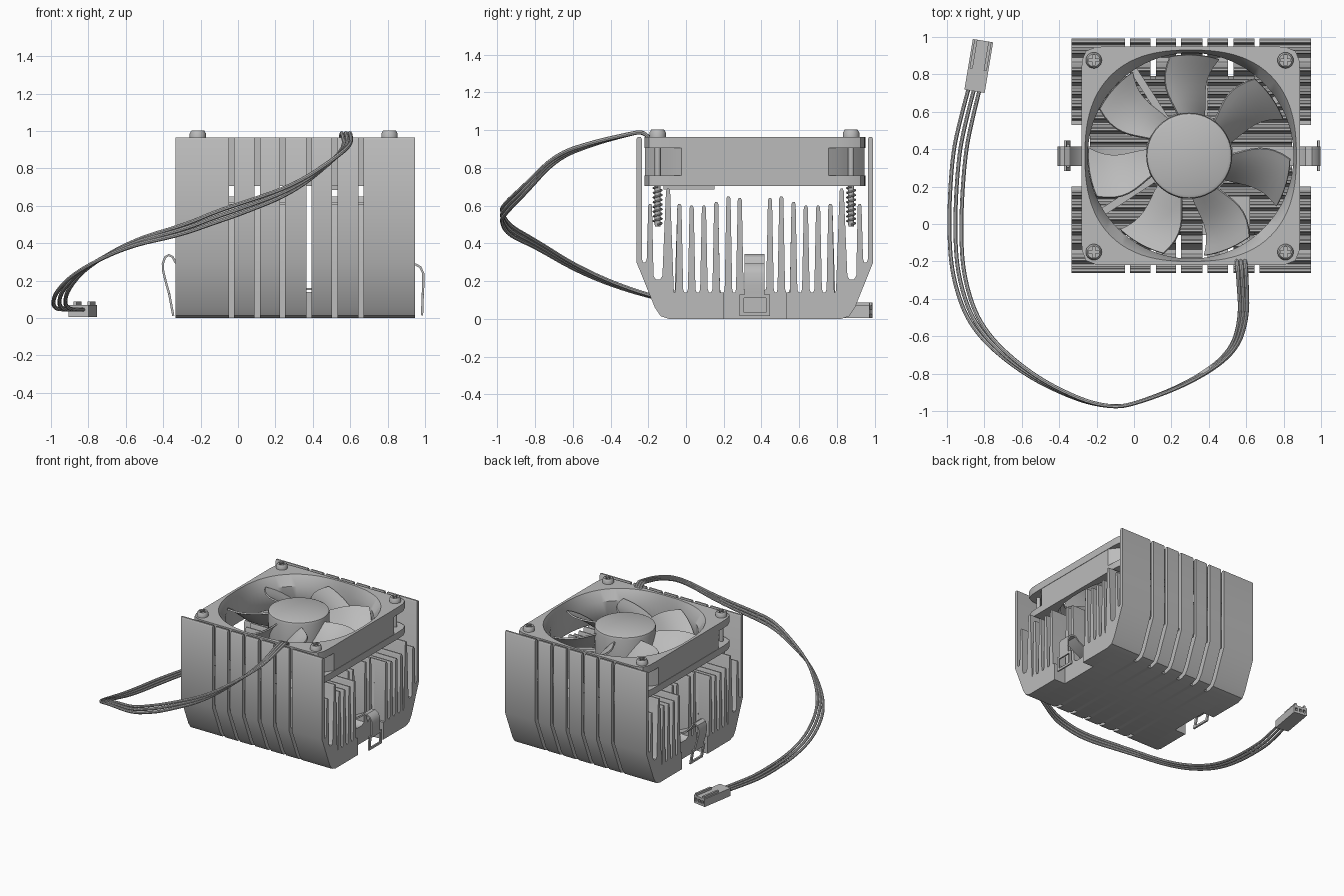
import bpy, bmesh, math
from math import sin, cos, pi, radians
from mathutils import Vector

if "Cube" in bpy.data.objects:
    bpy.data.objects.remove(bpy.data.objects["Cube"])

grey = bpy.data.materials.new("plain grey")
grey.use_nodes = True
grey.diffuse_color = (0.5, 0.5, 0.5, 1)
grey.node_tree.nodes["Principled BSDF"].inputs["Base Color"].default_value = (0.5, 0.5, 0.5, 1)
parts, cutters = [], []
CX, CY = 0.305, 0.365


def add(name, data, keep=True):
    ob = bpy.data.objects.new(name, data)
    bpy.context.collection.objects.link(ob)
    data.materials.append(grey)
    (parts if keep else cutters).append(ob)
    ob.hide_render = not keep
    return ob


def skin(name, loops, ring=False, keep=True):
    """Join matching closed loops; cap the ends, or close last to first."""
    bm = bmesh.new()
    rows = [[bm.verts.new(p) for p in loop] for loop in loops]
    n = len(rows[0])
    for a, b in zip(rows, rows[1:] + (rows[:1] if ring else [])):
        for i in range(n):
            j = (i + 1) % n
            bm.faces.new((a[i], a[j], b[j], b[i]))
    if not ring:
        bm.faces.new(rows[0])
        bm.faces.new(rows[-1])
    bmesh.ops.recalc_face_normals(bm, faces=bm.faces)
    me = bpy.data.meshes.new(name)
    bm.to_mesh(me)
    bm.free()
    return add(name, me, keep)


def prism(name, pts, axis, a, b, keep=True):
    place = {"x": lambda u, v, w: (w, u, v), "y": lambda u, v, w: (u, w, v),
             "z": lambda u, v, w: (u, v, w)}[axis]
    return skin(name, [[place(u, v, w) for u, v in pts] for w in (a, b)], keep=keep)


def box(name, x, y, z, keep=True):
    return prism(name, [(x[0], y[0]), (x[1], y[0]), (x[1], y[1]), (x[0], y[1])], "z", *z, keep)


def turned(name, x, y, profile, n=32):
    return skin(name, [[(x + r * cos(2 * pi * i / n), y + r * sin(2 * pi * i / n), z)
                        for i in range(n)] for r, z in profile])


def tube(name, pts, radius, kind="NURBS"):
    cu = bpy.data.curves.new(name, "CURVE")
    cu.dimensions = "3D"
    cu.bevel_depth, cu.bevel_resolution = radius, 2
    cu.use_fill_caps = True
    sp = cu.splines.new(kind)
    sp.points.add(len(pts) - 1)
    for p, co in zip(sp.points, pts):
        p.co = (*co, 1)
    sp.use_endpoint_u = True
    sp.order_u, sp.resolution_u = 3, 8
    return add(name, cu)


def cut(ob, cutter):
    m = ob.modifiers.new("cut", "BOOLEAN")
    m.object, m.operation, m.solver = cutter, "DIFFERENCE", "EXACT"


# Heat sink fins: distance from centre, top, half width at top and foot, floor of the gap outside
HALF = [(.08, .64, .011, .02, .14), (.14, .65, .011, .02, .14), (.205, .62, .011, .02, .14),
        (.27, .6, .011, .02, .14), (.335, .6, .011, .02, .14), (.4, .61, .011, .02, .14),
        (.46, .69, .011, .03, .21), (.555, .61, .01, .018, .3), (.613, .965, .014, .014, .3)]
FINS = [(-f[0], *f[1:]) for f in reversed(HALF)] + HALF


def comb(fins):
    pts = []
    for i, (d, top, wt, wb, _) in enumerate(fins):
        if i:
            pts.append((d - wb, floor + .018))
        pts += [(d - wt, top - .012), (d - wt / 2, top), (d + wt / 2, top), (d + wt, top - .012)]
        if i + 1 < len(fins):
            nxt = fins[i + 1]
            floor = min(fins[i], nxt, key=lambda f: abs(f[0]))[4]
            a, b = d + wb, nxt[0] - nxt[3]
            pts += [(a, floor + .018), (a + .25 * (b - a), floor), (b - .25 * (b - a), floor)]
    return pts


def sink(name, pts, a, b):
    prism(name, [(CY + d, z) for d, z in pts], "x", a, b)


side = [(.627, .3), (.53, .06), (.5, .015), (.455, 0)]
full = comb(FINS) + side + [(-d, z) for d, z in reversed(side)]
base = [(.425, .14), (.425, 0), (-.425, 0), (-.425, .14)]
inner = comb([f for f in FINS if abs(f[0]) < .41]) + base
half = [(.165, .14), (.185, .14)] + comb([f for f in HALF if f[0] > .2]) + side + [(.165, 0)]

x0, x1, notch = -.335, .945, .1
edges = [x0 + notch]
for i, s in enumerate((-.035, .1025, .2375, .38, .5175, .6575)):
    sink("heat_sink_link", base if i == 3 else inner, s - .014, s + .014)
    edges += [s - .014, s + .014]
edges.append(x1 - notch)
for a, b in zip(edges[::2], edges[1::2]):
    sink("heat_sink_block", full, a, b)
for a, b in ((x0, x0 + notch), (x1 - notch, x1)):
    for s in (-1, 1):
        sink("heat_sink_end", [(s * d, z) for d, z in half], a, b)


# Fan frame: square flanges around a round duct
def polar(r, p, limit, z, n=96):
    loop = []
    for i in range(n):
        c, s = cos(2 * pi * i / n), sin(2 * pi * i / n)
        q = min(limit, r / (abs(c) ** p + abs(s) ** p) ** (1 / p))
        loop.append((CX - .002 + q * c, CY + q * s, z))
    return loop


skin("fan_frame", [polar(.55, 2.4, 9, .705), polar(.55, 2, 9, .77), polar(.55, 2, 9, .89),
                   polar(.565, 2.5, 9, .965), polar(.585, 16, 9, .965), polar(.585, 16, 9, .905),
                   polar(.582, 16, .70, .905), polar(.582, 16, .70, .76),
                   polar(.585, 16, 9, .76), polar(.585, 16, 9, .705)], ring=True)

# Hub, motor mount and struts
HX = .295
turned("fan_hub", HX, CY, [(.225, .74), (.23, .93), (.225, .948), (.21, .955)], 48)
turned("motor_mount", HX, CY, [(.235, .705), (.235, .735)], 48)
for k in range(4):
    a = radians(33 + 90 * k)
    u, v = Vector((cos(a), sin(a))), Vector((-sin(a), cos(a)))
    c = Vector((HX, CY))
    prism("strut", [c + u * r + v * w for r, w in ((.2, -.02), (.57, -.02), (.57, .02), (.2, .02))],
          "z", .708, .735)
box("cable_guide", (.5, .62), (-.12, .15), (.685, .708))

# Fan blades, each a twisted grid given thickness
for k in range(7):
    bm = bmesh.new()
    grid = []
    for i in range(9):
        u = i / 8
        r = .22 + .32 * u
        row = []
        for j in range(7):
            t = j / 6 - .5
            a = radians(90 + 360 / 7 * k + 6 * sin(pi * u) - 3 + t * (36 - 8 * u))
            row.append(bm.verts.new((HX + r * cos(a), CY + r * sin(a), .84 + .17 * t - .06 * t * t)))
        grid.append(row)
    for a, b in zip(grid, grid[1:]):
        for j in range(6):
            bm.faces.new((a[j], b[j], b[j + 1], a[j + 1]))
    me = bpy.data.meshes.new("fan_blade")
    bm.to_mesh(me)
    bm.free()
    m = add("fan_blade", me).modifiers.new("thickness", "SOLIDIFY")
    m.thickness, m.offset = .012, 0

# Corner screws with cross recess and springs
for x in (-.215, .81):
    for y in (-.15, .875):
        head = turned("screw_head", x, y, [(.043, .96), (.043, .988), (.034, 1.003)], 24)
        w, l = .007, .028
        plus = [(w, w), (w, l), (-w, l), (-w, w), (-l, w), (-l, -w),
                (-w, -w), (-w, -l), (w, -l), (w, -w), (l, -w), (l, w)]
        cut(head, prism("recess_cutter", [(x + a, y + b) for a, b in plus], "z", .985, 1.02, False))
        turned("screw_shaft", x, y, [(.014, .49), (.016, .5), (.016, .96)], 16)
        tube("spring", [(x + .022 * cos(i * pi / 6), y + .022 * sin(i * pi / 6), .5 + .2 * i / 96)
                        for i in range(97)], .005, "POLY")


# Retaining clip: bent strip with a window frame at each end
def ribbon(name, path, y0, y1, t=.006):
    pts = [Vector(p) for p in path]
    up, down = [], []
    for i, p in enumerate(pts):
        d = (pts[min(i + 1, len(pts) - 1)] - pts[max(i - 1, 0)]).normalized()
        nrm = Vector((-d.y, d.x)) * t
        up.append(p + nrm)
        down.append(p - nrm)
    prism(name, up + down[::-1], "y", y0, y1)


ribbon("clip_strip", [(-.368, .13), (-.385, .19), (-.4, .25), (-.402, .29), (-.39, .325), (-.37, .337),
                      (-.35, .327), (-.335, .3), (-.28, .24), (-.15, .18), (.1, .155), (.5, .155),
                      (.75, .18), (.88, .25), (.92, .285), (.95, .287), (.975, .272), (.99, .24),
                      (.991, .18), (.988, .13)], CY - .055, CY + .05)
for top, low in (((-.368, .13), (-.346, .012)), ((.988, .13), (.984, .015))):
    a, b = Vector(top), Vector(low)
    for s in (-1, 1):
        ribbon("clip_frame_side", (a, b), CY + s * .07 - .011, CY + s * .07 + .011)
    for p, q in ((0, .16), (.84, 1)):
        ribbon("clip_frame_bar", (a.lerp(b, p), a.lerp(b, q)), CY - .06, CY + .06)

# Three-strand cable: path points with sideways and vertical strand spacing
ROUTE = [(.57, -.19, .95, .022, 0), (.575, -.22, .995, .022, 0), (.58, -.3, .98, .022, 0),
         (.59, -.5, .93, .018, .005), (.53, -.69, .86, .014, .012), (.3, -.85, .69, .008, .022),
         (0, -.965, .58, 0, .028), (-.12, -.98, .54, 0, .028), (-.3, -.94, .47, .01, .026),
         (-.58, -.8, .4, .02, .018), (-.84, -.57, .26, .028, .012), (-.94, -.3, .15, .03, .005),
         (-.96, -.02, .08, .032, 0), (-.94, .35, .05, .034, 0), (-.9, .55, .045, .032, 0),
         (-.85, .74, .045, .03, 0)]
for k in (-1, 0, 1):
    tube("cable_strand", [(x + k * sx, y, z + k * sz) for x, y, z, sx, sz in ROUTE], .011)

# Plug at the cable's end, with sockets and a keyed top
body = box("plug_body", (-.055, .055), (-.137, .137), (.006, .07))
pieces = [body] + [box("plug_rail", (s * .038 - .008, s * .038 + .008), (-.02, .137), (.068, .088))
                   for s in (-1, 1)]
for k in (-1, 0, 1):
    hole = box("socket_cutter", (k * .034 - .01, k * .034 + .01), (.08, .16), (.025, .05), False)
    cut(body, hole)
    pieces.append(hole)
for ob in pieces:
    ob.location = (-.83, .845, 0)
    ob.rotation_euler.z = radians(-9.5)

# Apply modifiers, drop the cutters, smooth the curved faces
bpy.context.view_layer.update()
bpy.ops.object.select_all(action="DESELECT")
for ob in parts:
    ob.select_set(True)
bpy.context.view_layer.objects.active = parts[0]
bpy.ops.object.convert(target="MESH")
for ob in cutters:
    bpy.data.objects.remove(ob)
bpy.ops.object.shade_smooth_by_angle(angle=radians(35))
